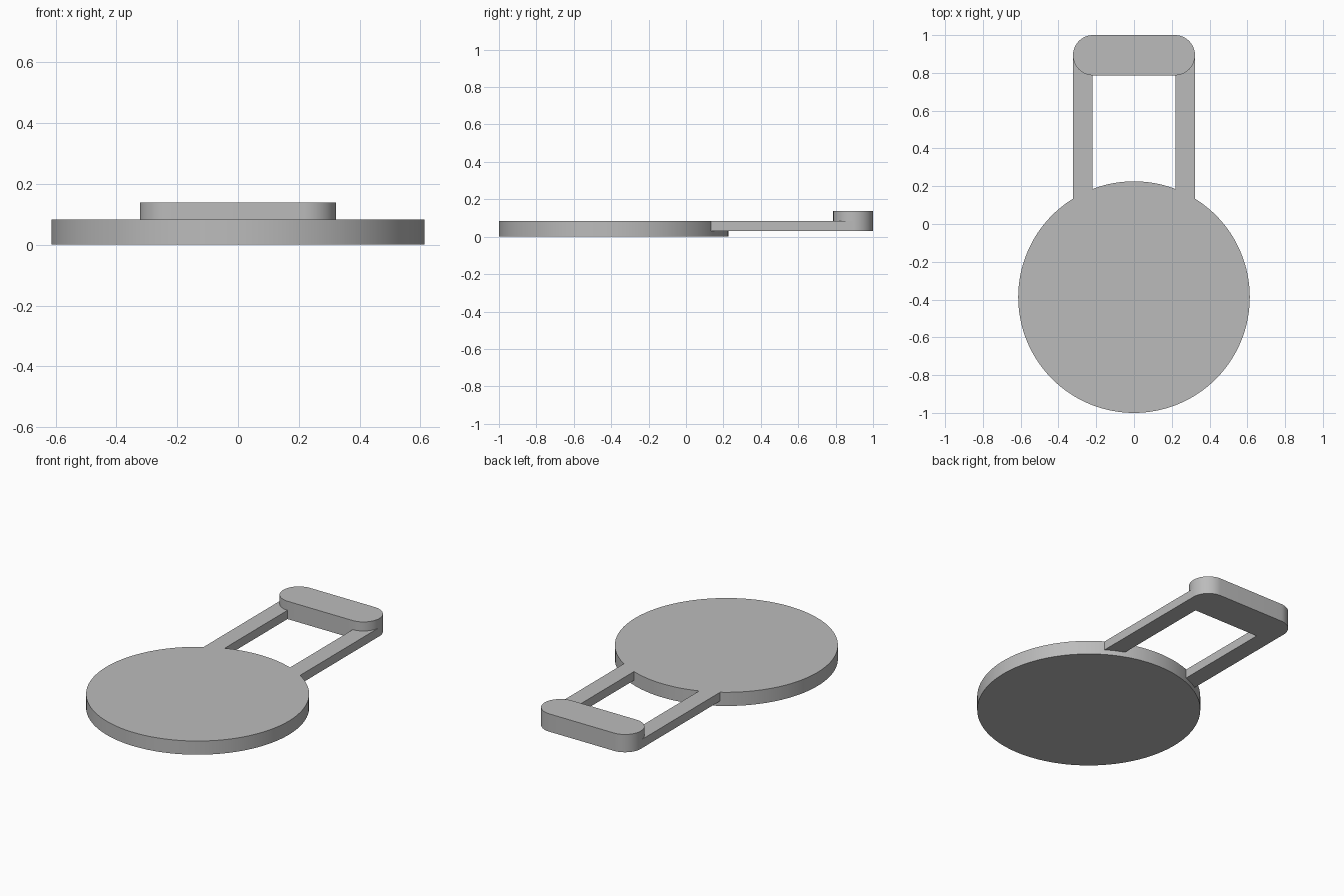
import bpy, bmesh
from math import sqrt, sin, cos, pi, radians

cube = bpy.data.objects.get("Cube")
if cube:
    bpy.data.objects.remove(cube, do_unlink=True)

grey = bpy.data.materials.new("plain grey")
grey.use_nodes = True
colour = (0.5, 0.5, 0.5, 1)
grey.diffuse_color = colour
grey.node_tree.nodes["Principled BSDF"].inputs["Base Color"].default_value = colour

# Main dimensions
DISC_R, DISC_Y, DISC_TOP = 0.613, -0.387, 0.083
GRIP_R, GRIP_X, GRIP_Y, GRIP_TOP = 0.1065, 0.2165, 0.8935, 0.138
ARM_IN, ARM_OUT, UNDERSIDE = 0.219, 0.323, 0.03


def plate(name, outline, z0, z1):
    """Extrude a counter-clockwise outline between two heights."""
    bm = bmesh.new()
    base = bm.faces.new([bm.verts.new((x, y, z0)) for x, y in outline])
    top = bmesh.ops.extrude_face_region(bm, geom=[base], use_keep_orig=True)
    verts = [v for v in top["geom"] if isinstance(v, bmesh.types.BMVert)]
    bmesh.ops.translate(bm, verts=verts, vec=(0, 0, z1 - z0))
    bmesh.ops.recalc_face_normals(bm, faces=bm.faces)
    mesh = bpy.data.meshes.new(name)
    bm.to_mesh(mesh)
    bm.free()
    mesh.materials.append(grey)
    obj = bpy.data.objects.new(name, mesh)
    bpy.context.collection.objects.link(obj)
    bpy.ops.object.select_all(action="DESELECT")
    obj.select_set(True)
    bpy.context.view_layer.objects.active = obj
    bpy.ops.object.shade_smooth_by_angle(angle=radians(30))
    return obj


def arc(cx, cy, r, start, end, steps):
    angles = [start + (end - start) * i / steps for i in range(steps + 1)]
    return [(cx + r * cos(a), cy + r * sin(a)) for a in angles]


# Round disc
plate("disc", arc(0, DISC_Y, DISC_R, 0, 2 * pi, 128)[:-1], 0, DISC_TOP)

# Raised grip bar with fully rounded ends
plate("grip_bar",
      arc(GRIP_X, GRIP_Y, GRIP_R, -pi / 2, pi / 2, 32)
      + arc(-GRIP_X, GRIP_Y, GRIP_R, pi / 2, 3 * pi / 2, 32),
      UNDERSIDE, GRIP_TOP)

# Two arms, with ends shaped to meet the disc and the grip bar
steps = 16
xs = [ARM_IN + (ARM_OUT - ARM_IN) * i / steps for i in range(steps + 1)]
near = [(x, DISC_Y + sqrt(DISC_R ** 2 - x ** 2) - 0.002) for x in xs]
far = [(x, GRIP_Y - sqrt(max(0, GRIP_R ** 2 - (x - GRIP_X) ** 2)) + 0.002) for x in xs]
right_side = near + far[::-1]
plate("left_arm", right_side, UNDERSIDE, DISC_TOP)
plate("right_arm", [(-x, y) for x, y in reversed(right_side)], UNDERSIDE, DISC_TOP)
